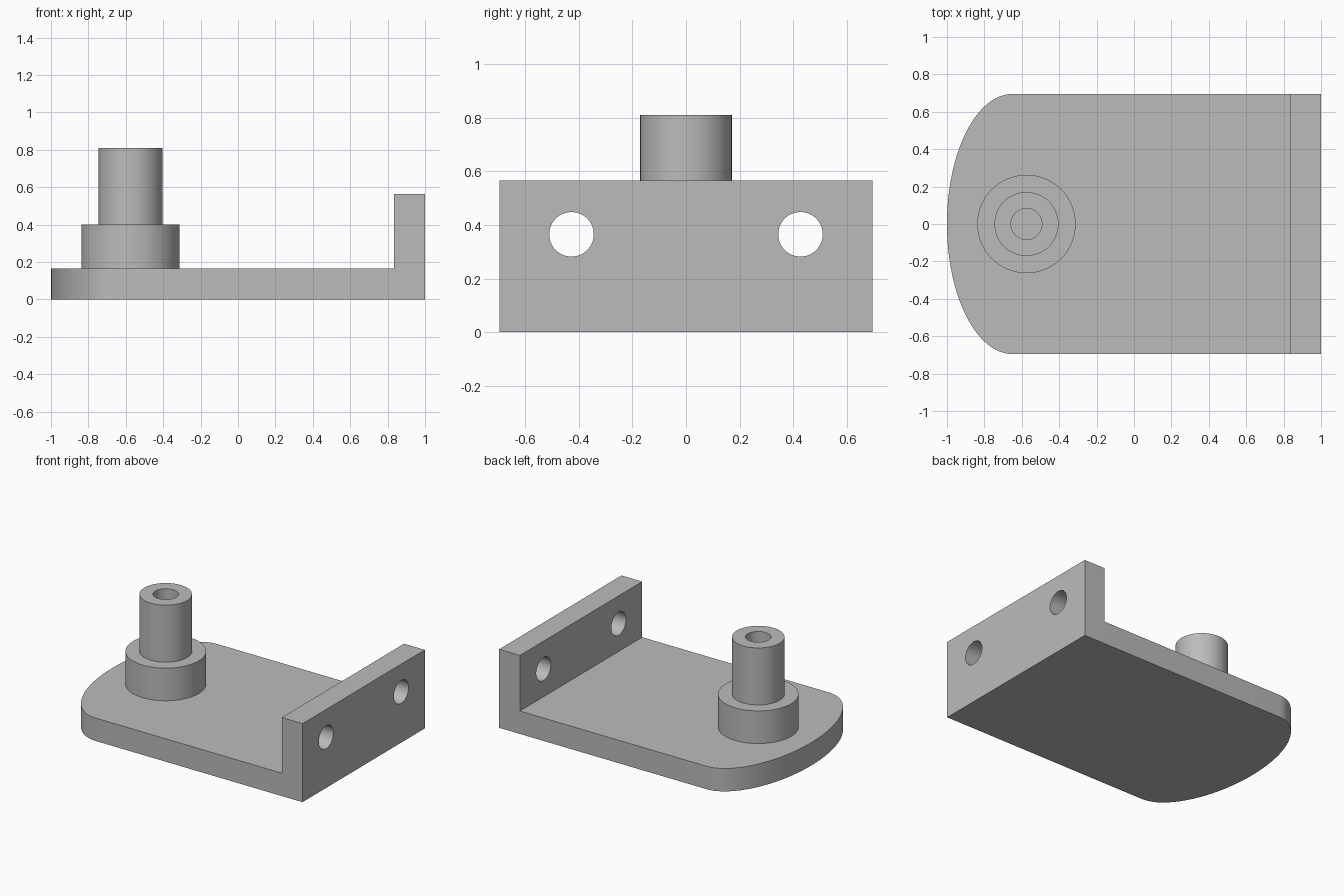
import bpy, bmesh, math

cube = bpy.data.objects.get("Cube")
if cube:
    bpy.data.objects.remove(cube, do_unlink=True)

HALF_WIDTH, PLATE_TOP, WALL_TOP, WALL_X = 0.695, 0.165, 0.565, 0.835
END_X, POST_X, SEGMENTS = -0.65, -0.575, 64

grey = bpy.data.materials.new("plain_grey")
grey.use_nodes = True
grey.diffuse_color = (0.5, 0.5, 0.5, 1)
grey.node_tree.nodes["Principled BSDF"].inputs["Base Color"].default_value = (0.5, 0.5, 0.5, 1)


def make_object(name, bm):
    bmesh.ops.recalc_face_normals(bm, faces=bm.faces)
    mesh = bpy.data.meshes.new(name)
    bm.to_mesh(mesh)
    bm.free()
    mesh.materials.append(grey)
    obj = bpy.data.objects.new(name, mesh)
    bpy.context.collection.objects.link(obj)
    return obj


def smooth(obj):
    bpy.ops.object.select_all(action="DESELECT")
    obj.select_set(True)
    bpy.context.view_layer.objects.active = obj
    bpy.ops.object.shade_smooth_by_angle(angle=math.radians(30))


def prism(name, outline, offset):
    """Extrude a closed outline of 3D points along an offset."""
    bm = bmesh.new()
    face = bm.faces.new([bm.verts.new(p) for p in outline])
    top = bmesh.ops.extrude_face_region(bm, geom=[face])["geom"]
    bmesh.ops.translate(bm, vec=offset, verts=[v for v in top if isinstance(v, bmesh.types.BMVert)])
    return make_object(name, bm)


def lathe(name, profile, x):
    """Spin a closed radius/height profile around a vertical axis."""
    bm = bmesh.new()
    verts = [bm.verts.new((r, 0, z)) for r, z in profile]
    edges = [bm.edges.new((verts[i - 1], verts[i])) for i in range(len(verts))]
    bmesh.ops.spin(bm, geom=verts + edges, cent=(0, 0, 0), axis=(0, 0, 1),
                   angle=math.tau, steps=SEGMENTS)
    bmesh.ops.remove_doubles(bm, verts=bm.verts, dist=0.0001)
    obj = make_object(name, bm)
    obj.location.x = x
    smooth(obj)
    return obj


# L-shaped bracket: base plate with a half-elliptical end
arc = [math.pi / 2 + math.pi * i / SEGMENTS for i in range(SEGMENTS + 1)]
outline = [(END_X + (1 + END_X) * math.cos(a), HALF_WIDTH * math.sin(a), 0) for a in arc]
outline += [(1, -HALF_WIDTH, 0), (1, HALF_WIDTH, 0)]
bracket = prism("bracket", outline, (0, 0, PLATE_TOP))

# Upright end wall, joined to the plate
wall_outline = [(WALL_X, -HALF_WIDTH, 0), (1, -HALF_WIDTH, 0),
                (1, -HALF_WIDTH, WALL_TOP), (WALL_X, -HALF_WIDTH, WALL_TOP)]
wall = prism("end_wall", wall_outline, (0, 2 * HALF_WIDTH, 0))

# Pair of round holes through the wall
cutters = [(wall, "UNION")]
for side, name in ((-1, "front_hole"), (1, "back_hole")):
    ring = [math.tau * i / SEGMENTS for i in range(SEGMENTS)]
    circle = [(WALL_X - 0.1, side * 0.427 + 0.083 * math.cos(a), 0.365 + 0.083 * math.sin(a))
              for a in ring]
    cutters.append((prism(name, circle, (0.4, 0, 0)), "DIFFERENCE"))

bpy.context.view_layer.objects.active = bracket
for cutter, operation in cutters:
    mod = bracket.modifiers.new(cutter.name, "BOOLEAN")
    mod.operation, mod.solver, mod.object = operation, "EXACT", cutter
    bpy.ops.object.modifier_apply(modifier=mod.name)
    bpy.data.objects.remove(cutter, do_unlink=True)
smooth(bracket)

# Stepped hollow post: wide collar below, narrow tube above
lathe("stepped_post", [(0.083, PLATE_TOP), (0.263, PLATE_TOP), (0.263, 0.4),
                       (0.171, 0.4), (0.171, 0.81), (0.083, 0.81)], POST_X)
